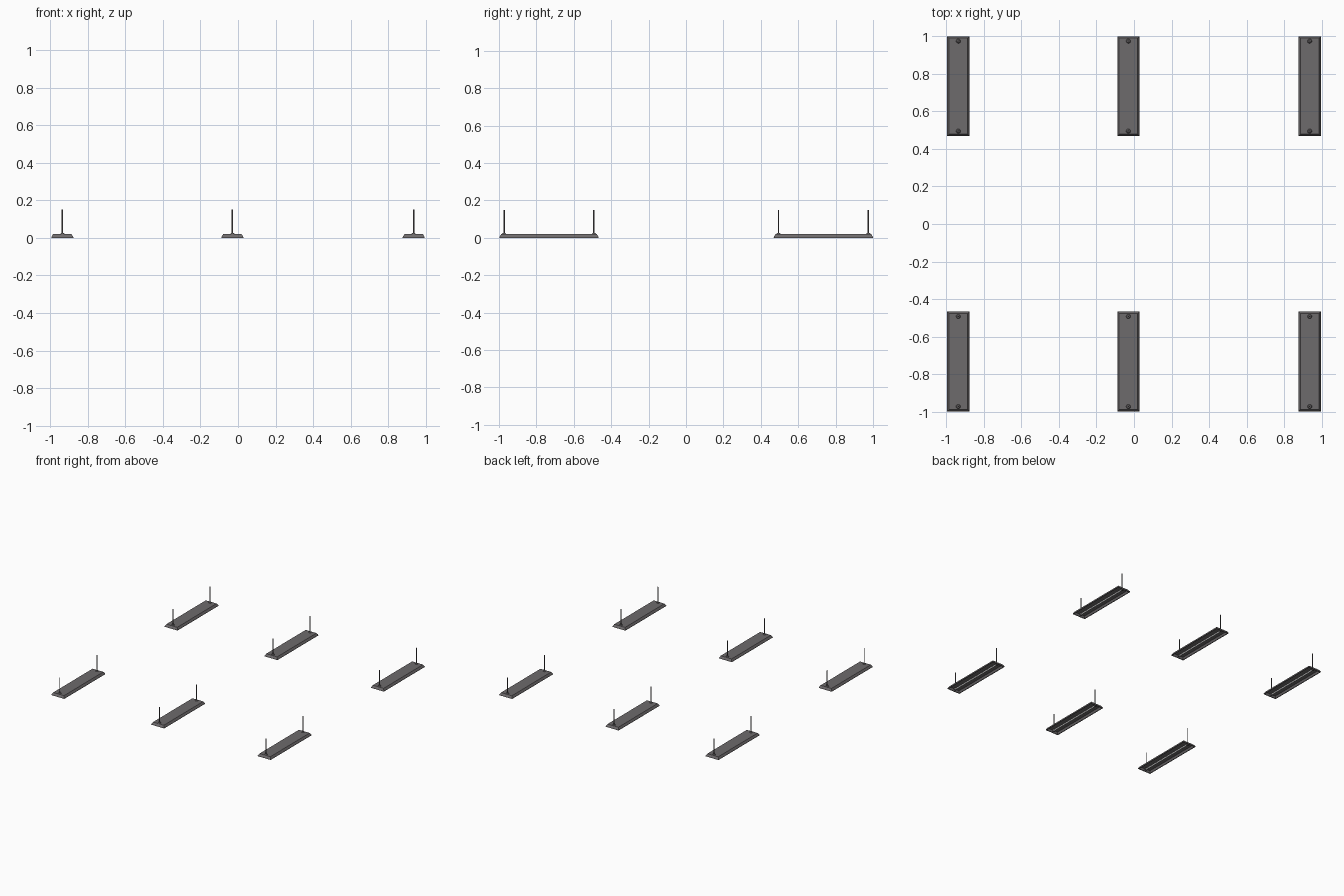
import bpy, bmesh, math
from mathutils import Matrix, Vector

if "Cube" in bpy.data.objects:
    bpy.data.objects.remove(bpy.data.objects["Cube"])

HX, HY = 0.059, 0.2655     # half width and length of a fixture
ROD_Y, TOP = 0.24, 0.15


def material(name, rgb):
    m = bpy.data.materials.new(name)
    m.diffuse_color = (*rgb, 1)
    m.use_nodes = True
    m.node_tree.nodes["Principled BSDF"].inputs["Base Color"].default_value = m.diffuse_color
    return m


DARK = material("dark_metal", (0.155, 0.145, 0.15))
PALE = material("pale_tube", (0.8, 0.8, 0.8))


def add_object(name, bm, loc, mat):
    bmesh.ops.recalc_face_normals(bm, faces=bm.faces)
    me = bpy.data.meshes.new(name)
    bm.to_mesh(me)
    bm.free()
    me.materials.append(mat)
    ob = bpy.data.objects.new(name, me)
    ob.location = loc
    bpy.context.collection.objects.link(ob)


def housing(loc):
    # rectangular rings: top plate, sloped sides, lip, then the open recess below
    rings = [(0.010, 0.020), (0.001, 0.006), (0.0, 0.0), (0.006, 0.0), (0.014, 0.015)]
    bm = bmesh.new()
    loops = []
    for inset, z in rings:
        x, y = HX - inset, HY - inset
        loops.append([bm.verts.new(p) for p in
                      ((-x, -y, z), (x, -y, z), (x, y, z), (-x, y, z))])
    for a, b in zip(loops, loops[1:]):
        for i in range(4):
            j = (i + 1) % 4
            bm.faces.new((a[i], a[j], b[j], b[i]))
    bm.faces.new(loops[0])
    bm.faces.new(loops[-1])
    add_object("lamp_housing", bm, loc, DARK)


def cylinder(bm, r, length, centre, along_y=False, segs=12, r2=None):
    m = Matrix.Translation(Vector(centre))
    if along_y:
        m = m @ Matrix.Rotation(math.pi / 2, 4, 'X')
    bmesh.ops.create_cone(bm, cap_ends=True, segments=segs, radius1=r,
                          radius2=r if r2 is None else r2, depth=length, matrix=m)


def box(bm, size, centre):
    m = Matrix.Translation(Vector(centre)) @ Matrix.Diagonal((*size, 1))
    bmesh.ops.create_cube(bm, size=1, matrix=m)


def fixture(cx, cy):
    loc = (cx, cy, 0)
    housing(loc)
    # single central tube and its end sockets
    tube, sockets = bmesh.new(), bmesh.new()
    cylinder(tube, 0.006, 0.48, (0, 0, 0.008), True)
    for e in (-1, 1):
        box(sockets, (0.016, 0.010, 0.013), (0, e * 0.243, 0.009))
    add_object("lamp_tube", tube, loc, PALE)
    add_object("tube_sockets", sockets, loc, DARK)
    # hanging rods with low tapered base collars
    rods = bmesh.new()
    for e in (-1, 1):
        cylinder(rods, 0.0035, TOP - 0.019, (0, e * ROD_Y, (TOP + 0.019) / 2), segs=8)
        cylinder(rods, 0.013, 0.006, (0, e * ROD_Y, 0.022), r2=0.008)
    add_object("hanging_rods", rods, loc, DARK)


for cx in (-0.936, -0.03, 0.936):
    for cy in (-0.7325, 0.7345):
        fixture(cx, cy)
